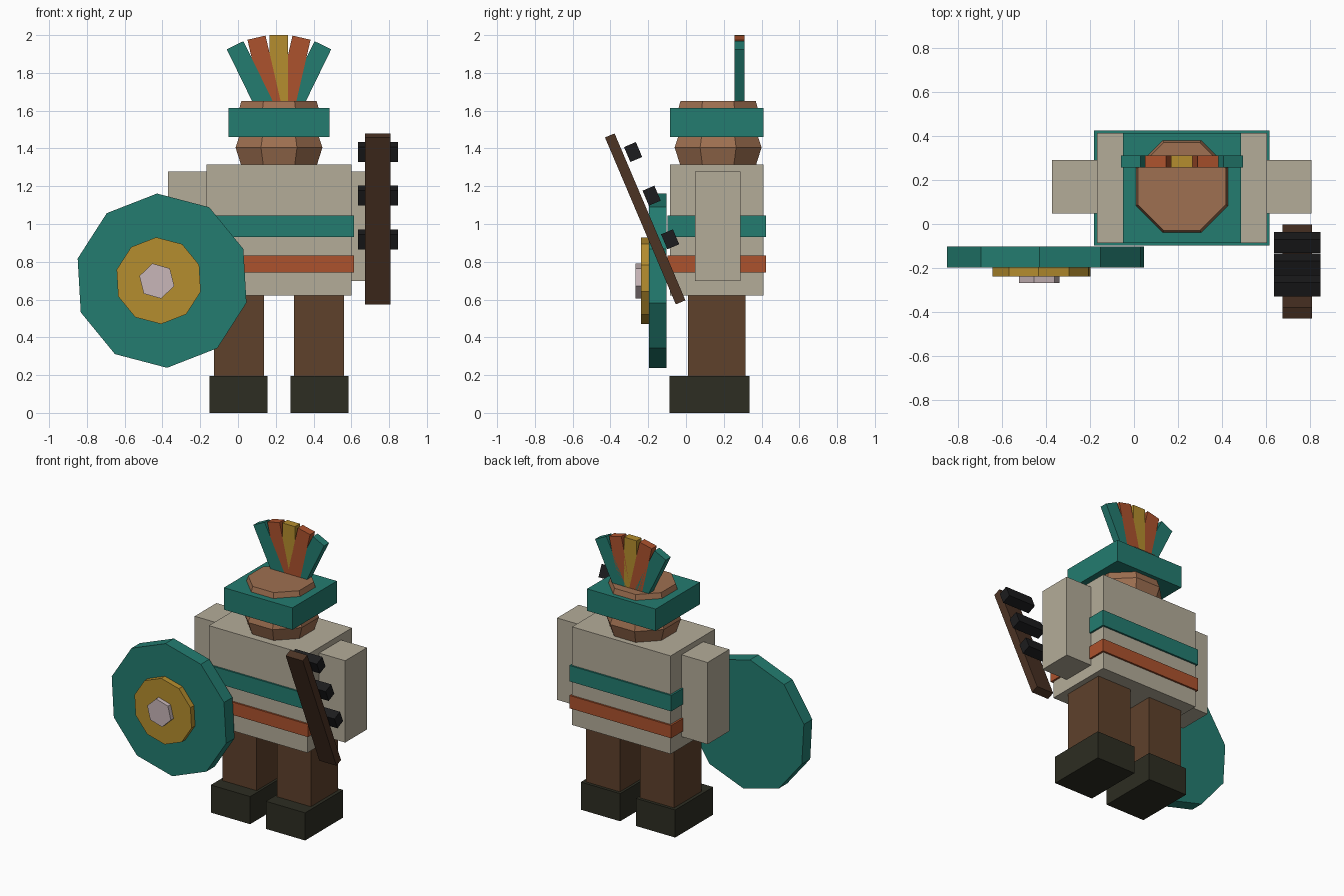
import bpy, bmesh
from math import radians, sin, cos, pi
from mathutils import Matrix, Vector

cube = bpy.data.objects.get("Cube")
if cube:
    bpy.data.objects.remove(cube)


def material(name, hex_code):
    """Flat material from an sRGB hex string."""
    def lin(c):
        return c / 12.92 if c < 0.04045 else ((c + 0.055) / 1.055) ** 2.4
    rgb = [lin(v / 255) for v in bytes.fromhex(hex_code)]
    m = bpy.data.materials.new(name)
    m.use_nodes = True
    m.diffuse_color = (*rgb, 1)
    bsdf = m.node_tree.nodes["Principled BSDF"]
    bsdf.inputs["Base Color"].default_value = (*rgb, 1)
    bsdf.inputs["Roughness"].default_value = 0.9
    return m


CLOTH = material("cream cloth", "B4AC99")
TEAL = material("teal", "237C70")
ORANGE = material("burnt orange", "AC522D")
GOLD = material("gold", "B58D2E")
TROUSER = material("trouser brown", "5E412B")
BOOT = material("dark boot", "2D2D22")
SKIN = material("skin", "9F7051")
WOOD = material("dark wood", "4C3324")
STONE = material("black stone", "1C1C1E")
PEARL = material("pale shell", "C8B6B8")


def finish(name, bm, mat):
    bmesh.ops.recalc_face_normals(bm, faces=bm.faces)
    mesh = bpy.data.meshes.new(name)
    bm.to_mesh(mesh)
    bm.free()
    mesh.materials.append(mat)
    ob = bpy.data.objects.new(name, mesh)
    bpy.context.collection.objects.link(ob)
    return ob


def box(name, mat, centre, size, rot=None):
    bm = bmesh.new()
    m = Matrix.Translation(centre) @ (rot or Matrix()) @ Matrix.Diagonal((*size, 1))
    bmesh.ops.create_cube(bm, size=1, matrix=m)
    return finish(name, bm, mat)


def loft(name, mat, rings):
    """Closed solid through a list of equal-length point rings."""
    bm = bmesh.new()
    loops = [[bm.verts.new(p) for p in ring] for ring in rings]
    n = len(loops[0])
    for a, b in zip(loops, loops[1:]):
        for i in range(n):
            j = (i + 1) % n
            bm.faces.new((a[i], a[j], b[j], b[i]))
    bm.faces.new(loops[0])
    bm.faces.new(loops[-1])
    return finish(name, bm, mat)


def disc(name, mat, sides, radius, start, x, z, y_front, y_back):
    def ring(y):
        angles = [radians(start) + 2 * pi * i / sides for i in range(sides)]
        return [(x + radius * cos(a), y, z + radius * sin(a)) for a in angles]
    return loft(name, mat, [ring(y_front), ring(y_back)])


MID = Vector((0.217, 0.163, 0))  # axis of the figure

# Legs, boots and arms, mirrored about the figure's axis
for side, s in (("right", -1), ("left", 1)):
    box(side + "_leg", TROUSER, MID + Vector((s * 0.212, 0, 0.405)), (0.266, 0.305, 0.44))
    box(side + "_boot", BOOT, MID + Vector((s * 0.215, -0.038, 0.0975)), (0.307, 0.424, 0.195))
    box(side + "_arm", CLOTH, MID + Vector((s * 0.483, 0.005, 0.988)), (0.21, 0.243, 0.578))

# Torso with two wrapped stripes
box("torso", CLOTH, MID + Vector((0, 0, 0.969)), (0.77, 0.497, 0.693))
box("upper_stripe", TEAL, MID + Vector((0, 0, 0.988)), (0.796, 0.522, 0.112))
box("lower_stripe", ORANGE, MID + Vector((0, 0, 0.787)), (0.796, 0.522, 0.09))

# Eight-sided head, given as height and half width
profile = [(1.31, 0.2), (1.405, 0.23), (1.46, 0.212), (1.615, 0.209), (1.652, 0.199)]
corners = [pi / 8 + i * pi / 4 for i in range(8)]
loft("head", SKIN, [[MID + Vector((r / cos(pi / 8) * cos(a), 0.007 + r / cos(pi / 8) * sin(a), z))
                     for a in corners] for z, r in profile])
box("headband", TEAL, MID + Vector((0, 0, 1.5375)), (0.535, 0.497, 0.155))

# Fan of feathers around a pivot inside the head
for i, mat in enumerate((TEAL, ORANGE, GOLD, ORANGE, TEAL)):
    turn = Matrix.Rotation(radians(13 * (i - 2)), 4, 'Y')
    pivot = Vector((MID.x, 0.283, 1.47))
    box(f"feather_{i + 1}", mat, pivot + turn @ Vector((0, 0, 0.325)), (0.098, 0.055, 0.41), turn)

# Round shield with boss and shell centre
disc("shield", TEAL, 10, 0.462, 93.3, -0.402, 0.7, -0.197, -0.103)
disc("shield_boss", GOLD, 10, 0.23, 93.3, -0.42, 0.7, -0.237, -0.195)
disc("shield_centre", PEARL, 6, 0.096, 104, -0.43, 0.698, -0.267, -0.235)

# Leaning club with three stone blades
lean = Matrix.Rotation(radians(23), 4, 'X')
club = Vector((0.74, -0.216, 1.027))
box("club", WOOD, club, (0.134, 0.055, 0.96), lean)
for i in range(3):
    box(f"club_blade_{i + 1}", STONE, (0.74, -0.28 + 0.098 * i, 1.381 - 0.231 * i),
        (0.212, 0.068, 0.086), lean)
